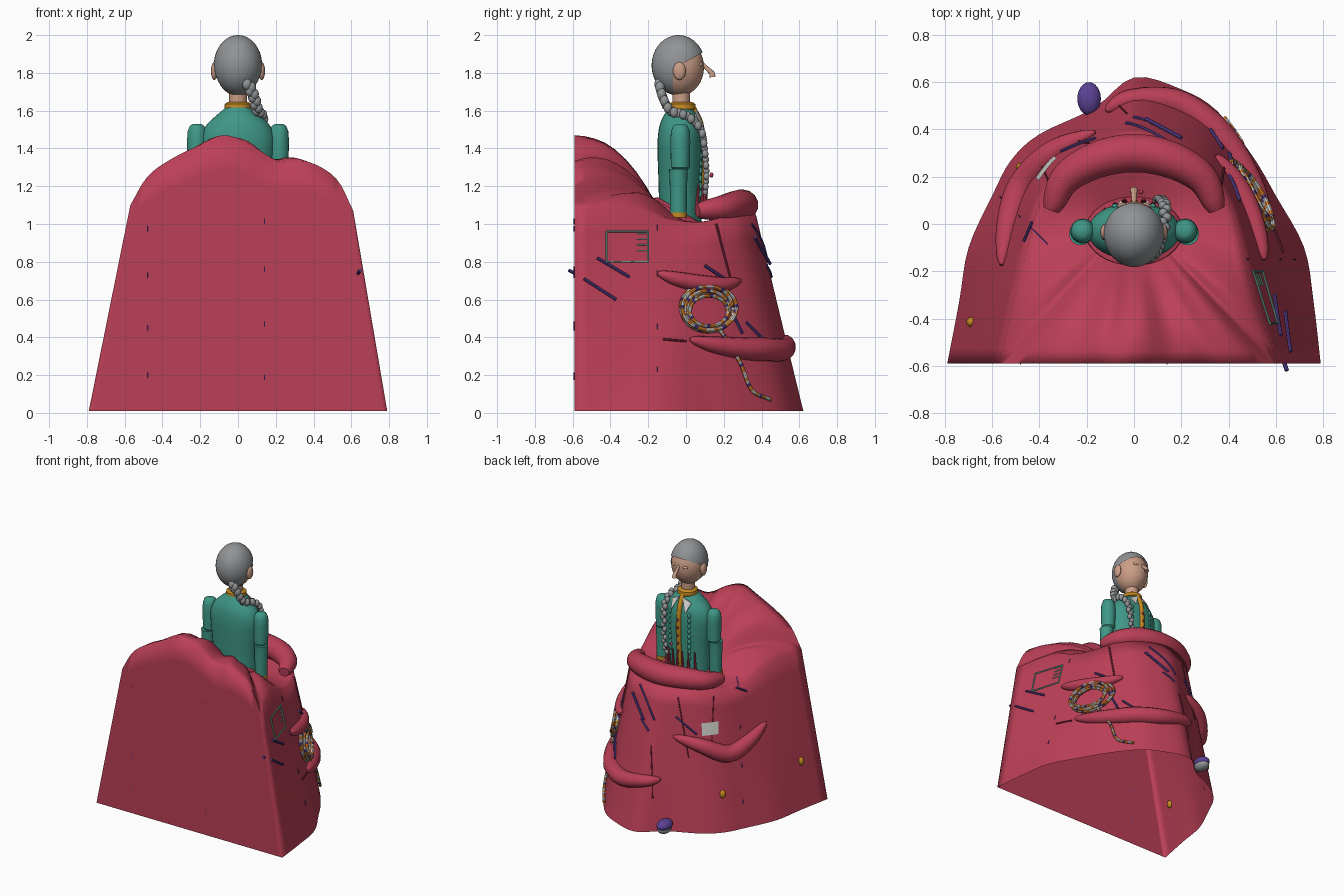
import bpy, bmesh, math, random
from mathutils import Vector
from mathutils.bvhtree import BVHTree

random.seed(4)
cube = bpy.data.objects.get("Cube")
if cube:
    bpy.data.objects.remove(cube, do_unlink=True)


def material(name, r, g, b):
    m = bpy.data.materials.new(name)
    m.use_nodes = True
    m.diffuse_color = (r, g, b, 1)
    m.node_tree.nodes["Principled BSDF"].inputs["Base Color"].default_value = (r, g, b, 1)
    return m


CRIMSON = material("crimson cloth", .5, .05, .095)
SEAM = material("dark seam", .25, .025, .055)
TEAL = material("teal coat", .05, .31, .24)
GREY = material("grey hair", .28, .29, .3)
SKIN = material("skin", .6, .34, .24)
GOLD = material("gold trim", .55, .25, .015)
PURPLE = material("purple thread", .105, .055, .3)
ORANGE = material("orange rope", .8, .25, .03)
WHITE = material("white", .65, .65, .62)
SAGE = material("sage stitching", .22, .5, .4)


def finish(name, bm, mats, angle=40):
    bmesh.ops.recalc_face_normals(bm, faces=bm.faces)
    me = bpy.data.meshes.new(name)
    bm.to_mesh(me)
    bm.free()
    for m in mats:
        me.materials.append(m)
    ob = bpy.data.objects.new(name, me)
    bpy.context.collection.objects.link(ob)
    bpy.ops.object.select_all(action="DESELECT")
    ob.select_set(True)
    bpy.context.view_layer.objects.active = ob
    bpy.ops.object.shade_smooth_by_angle(angle=math.radians(angle))
    return ob


def spline(points, steps):
    """Smooth path through the points."""
    p = [Vector(q) for q in points]
    p = [2 * p[0] - p[1]] + p + [2 * p[-1] - p[-2]]
    out = []
    for a, b, c, d in zip(p, p[1:], p[2:], p[3:]):
        for i in range(steps):
            t = i / steps
            out.append((2 * b + (c - a) * t + (2 * a - 5 * b + 4 * c - d) * t * t
                        + (3 * b - a - 3 * c + d) * t ** 3) / 2)
    return out + [p[-2]]


def loft(name, rings, mats, cap=True, closed=True, rule=None, angle=40):
    bm = bmesh.new()
    rows = [[bm.verts.new(v) for v in ring] for ring in rings]
    n = len(rows[0])
    for k, (lo, hi) in enumerate(zip(rows, rows[1:])):
        for i in range(n if closed else n - 1):
            f = bm.faces.new((lo[i], lo[(i + 1) % n], hi[(i + 1) % n], hi[i]))
            f.material_index = rule(k) if rule else 0
    if cap:
        bm.faces.new(rows[0])
        bm.faces.new(rows[-1])
    return finish(name, bm, mats, angle)


def tube(name, path, radius, mats, sides=8, rule=None):
    """Round tube without twist; radius is a function of the 0..1 position on the path."""
    rings = []
    u = (path[1] - path[0]).orthogonal()
    for i, p in enumerate(path):
        along = (path[min(i + 1, len(path) - 1)] - path[max(i - 1, 0)]).normalized()
        u = (u - along * u.dot(along)).normalized()
        v = along.cross(u)
        r = radius(i / (len(path) - 1))
        rings.append([p + r * (u * math.cos(a) + v * math.sin(a))
                      for a in (math.tau * s / sides for s in range(sides))])
    return loft(name, rings, mats, rule=rule)


def ball(name, centre, size, mat, seg=24):
    bm = bmesh.new()
    bmesh.ops.create_uvsphere(bm, u_segments=seg, v_segments=seg * 2 // 3, radius=1)
    for v in bm.verts:
        v.co = Vector(c + s * q for c, s, q in zip(centre, size, v.co))
    return finish(name, bm, [mat])


def ellipse(z, rx, ry, cy=-.03, tilt=0, n=32):
    return [Vector((rx * math.cos(a), cy + ry * math.sin(a), z - tilt * ry * math.sin(a)))
            for a in (math.tau * i / n for i in range(n))]


# Draped cloth: hem, rim and inner waist edge, front part then flat rear part
hem = [(.79, -.59), (.76, -.33), (.72, -.1), (.6, .12), (.5, .29), (.35, .48), (.2, .57), (0, .62),
       (-.17, .49), (-.4, .38), (-.52, .27), (-.6, .12), (-.7, -.1), (-.74, -.33), (-.79, -.59)]
half = [(.51, -.33, 1.1), (.45, -.1, 1.03), (.41, .06, 1.01), (.35, .17, 1.03), (.26, .27, 1.05), (.13, .34, 1.05)]
rim = [(.61, -.59, 1.07)] + half + [(0, .37, 1.05)] + [(-x, y, z) for x, y, z in half[::-1]] + [(-.57, -.59, 1.1)]
ridge = [(-.57, 1.1), (-.48, 1.25), (-.36, 1.34), (-.2, 1.42), (-.08, 1.47), (.05, 1.43),
         (.22, 1.33), (.37, 1.33), (.52, 1.24), (.61, 1.07)]
low = spline([(x, y, .01) for x, y in hem], 4)[:-1]
top = spline(rim, 4)[:-1]
for p in spline([(x, -.59, z) for x, z in ridge], 4)[:-1]:
    low.append(Vector((max(-.79, min(.79, 1.34 * (p.x - .02))), -.59, .01)))
    top.append(p)
waist = []
for p in top:
    a = math.atan2(p.y + .03, p.x)
    waist.append(Vector((.2 * math.cos(a), -.03 + .13 * math.sin(a), 1.03 - .075 * math.sin(a))))


def cloth_ring(t):
    return [a.lerp(b, t) for a, b in zip(low, top)]


def top_ring(t):
    """Ring between rim and waist, swelling and creased towards the rear."""
    ring = []
    for p, w in zip(top, waist):
        q = p.lerp(w, t)
        swell = min(1, max(0, -(p.y + .1) / .3))
        peak = max(0, (p.z - 1.15) / .3)
        q.z += (.33 * swell + peak * (.1 + .07 * math.sin(26 * p.x))) * t * (1 - t)
        ring.append(q)
    return ring


rings = [cloth_ring(i / 8) for i in range(9)] + [top_ring(i / 8) for i in range(1, 9)]
cloth = loft("draped_cloth", rings, [CRIMSON], cap=False, angle=110)
tree = BVHTree.FromPolygons([v.co for v in cloth.data.vertices], [p.vertices[:] for p in cloth.data.polygons])

LEFT = Vector((1, 0, 0))
FRONT = Vector((0, -1, 0))
DIAGONAL = Vector((-1, 1, 0)).normalized()


def on_cloth(side, u, z, lift=0.0):
    """Point on the cloth seen from a side, u across and z up."""
    start = side * 3 + Vector((-side.y, side.x, 0)) * u + Vector((0, 0, z))
    hit = tree.ray_cast(start, -side)[0] or start - side * 2.6
    return hit + side * lift


def stitch(name, side, a, b, mat, r=.008):
    path = [on_cloth(side, a[0] + (b[0] - a[0]) * i / 5, a[1] + (b[1] - a[1]) * i / 5, r * .7) for i in range(6)]
    tube(name, path, lambda t: r, [mat], 8)


# Rolled folds
def roll(name, points, big, small):
    tube(name, spline(points, 6), lambda t: small + (big - small) * math.sin(math.pi * t) ** .6, [CRIMSON], 14)


roll("waist_roll", [(-.35, .06, 1.07), (-.29, .19, 1.085), (-.16, .27, 1.1), (0, .3, 1.1),
                    (.16, .27, 1.1), (.29, .19, 1.085), (.35, .06, 1.07)], .083, .035)
roll("left_pocket_roll", [on_cloth(LEFT, u, z, .01) for u, z in
                          ((-.15, .74), (-.05, .71), (.08, .685), (.2, .68), (.29, .7))], .045, .008)
roll("lower_roll", [on_cloth(LEFT, u, z, .005) for u, z in ((.02, .39), (.15, .36), (.3, .34), (.42, .335))]
     + [Vector((.17, .515, .335)), Vector((-.02, .525, .37)), Vector((-.12, .48, .39))], .063, .008)
roll("right_pocket_roll", [on_cloth(DIAGONAL, u, z, .01) for u, z in
                           ((-.16, .7), (.03, .64), (.22, .56), (.38, .61), (.52, .7))], .062, .008)
loft("waist_band", [ellipse(z, rx, ry, tilt=.6) for z, rx, ry in
                    ((.96, .2, .135), (1, .21, .15), (1.05, .205, .145), (1.07, .18, .12))], [CRIMSON], cap=False)

# Loose threads and seams
for a, b in (((-.54, .71), (-.37, .6)), ((-.47, .82), (-.3, .72)), ((.1, .78), (.22, .7)),
             ((.22, .58), (.3, .42)), ((.32, .48), (.4, .4))):
    stitch("left_thread", LEFT, a, b, PURPLE)
for a, b in (((-.35, 1), (-.28, .8)), ((-.14, .84), (0, .72)), ((-.36, .78), (-.32, .72)), ((.3, 1), (.38, .95))):
    stitch("right_thread", DIAGONAL, a, b, PURPLE, .007)
for a, b in (((.16, 1), (.25, .66)), ((-.12, .39), (0, .38))):
    stitch("left_seam", LEFT, a, b, SEAM, .006)
for a, b in (((-.31, .25), (-.31, .62)), ((-.12, .98), (-.06, .55)), ((.13, .98), (.1, .62))):
    stitch("right_seam", DIAGONAL, a, b, SEAM, .004)
for side, u in ((FRONT, -.48), (FRONT, .14), (LEFT, -.15), (DIAGONAL, .32)):
    for k in range(4):
        z = .2 + .26 * k + random.uniform(-.03, .03)
        stitch("tack", side, (u, z), (u, z + .03), PURPLE, .003)
tube("stray_thread", [Vector((.63, -.57, .73)), Vector((.647, -.62, .755))], lambda t: .009, [PURPLE])
tube("long_thread", [Vector((.2, .365, .93)), Vector((.05, .445, .79))], lambda t: .009, [PURPLE])

# Stitched square, pale patch and gold tacks
corners = [(-.42, .8), (-.2, .8), (-.2, .96), (-.42, .96)]
for a, b in zip(corners, corners[1:] + corners[:1]):
    stitch("square_stitching", LEFT, a, b, SAGE, .005)
for k in range(4):
    stitch("square_dash", LEFT, (-.26, .95 - .03 * k), (-.21, .95 - .03 * k), SAGE, .003)
loft("pale_patch", [[on_cloth(DIAGONAL, .035 + .03 * i, z, .008) for i in range(5)] for z in (.71, .75, .8)],
     [WHITE], cap=False, closed=False)
for u, z in ((.17, .28), (.78, .34)):
    ball("gold_tack", on_cloth(DIAGONAL, u, z), (.022, .022, .03), GOLD, 12)

# Striped rope: loose bundled loops with a hanging tail
coil = []
for i in range(6 * 41):
    a = math.tau * i / 41
    r = .118 + .024 * math.sin(i / 29)
    coil.append(on_cloth(LEFT, .12 + r * 1.04 * math.cos(a), .55 + .012 * math.cos(i / 37) + r * .86 * math.sin(a),
                         .03 + .018 * math.cos(i / 23)))
tail = spline([on_cloth(LEFT, u, z, .02) for u, z in
               ((.17, .45), (.22, .38), (.29, .26), (.35, .12), (.45, .07))], 10)
for name, path in (("rope_coil", coil), ("rope_tail", tail)):
    tube(name, path, lambda t: .0105, [ORANGE, WHITE, PURPLE], 8, rule=lambda k: (0, 0, 1, 1, 0, 1, 2)[k % 7])

# Thread ball at the hem
ball("thread_ball", (-.19, .53, .08), (.05, .07, .04), PURPLE)
ball("thread_ball_base", (-.19, .53, .055), (.046, .064, .038), GREY)

# Torso, arms and coat trim
body = ((.94, .17, .11), (1.2, .175, .115), (1.35, .19, .12), (1.45, .195, .12),
        (1.52, .17, .11), (1.57, .12, .09), (1.62, .06, .06))
loft("torso", [ellipse(*v) for v in spline(body, 4)], [TEAL])
for s in (-1, 1):
    upper = [Vector((s * .217, -.03, z)) for z in (1.53, 1.52, 1.49, 1.44, 1.3, 1.285)]
    tube("upper_arm", upper, lambda t: (.02, .038, .05, .053, .05, .035)[round(t * 5)], [TEAL], 18)
    fore = [Vector((s * .225, -.04, z)) for z in (1.29, 1.27, 1.2, 1.06)]
    tube("forearm", fore, lambda t: .05 - .006 * t, [TEAL], 18)
    tube("cuff", [Vector((s * .225, -.04, z)) for z in (1.062, 1.035)], lambda t: .046, [GOLD], 18)
    for k in range(9):
        ball("coat_ruffle", (s * .08, .075, 1.16 + .04 * k), (.014, .012, .02), TEAL, 10)
    flap = [Vector(p) for p in ((s * .015, .055, 1.6), (s * .08, .045, 1.57), (s * .06, .092, 1.5))]
    loft("collar_flap", [flap, [p + Vector((0, .008, 0)) for p in flap]], [WHITE])
tube("coat_band", spline([(0, .035, 1.61), (0, .073, 1.53), (0, .085, 1.4), (0, .08, 1.2), (0, .075, 1.08)], 4),
     lambda t: .02, [GOLD], 12)
for k in range(5):
    ball("coat_button", (0, .102, 1.2 + .06 * k), (.009, .009, .012), SEAM, 10)
for k in range(7):
    x = -.12 + .04 * k
    tube("waist_peg", [Vector((x, .1 - x * x * 3, 1.06)), Vector((x, .11 - x * x * 3, 1.21))],
         lambda t: .012 - .008 * t, [CRIMSON], 8)
ball("pendant", (.03, .135, 1.26), (.01, .01, .014), CRIMSON, 10)
loft("collar", [ellipse(z, r, r, -.02) for z, r in ((1.6, .06), (1.61, .072), (1.635, .07), (1.645, .055))], [GOLD])

# Head and face
tube("neck", [Vector((0, -.025, z)) for z in (1.6, 1.74)], lambda t: .048, [SKIN], 20)
ball("head", (0, -.035, 1.83), (.12, .13, .152), SKIN, 36)
tube("nose", [Vector(p) for p in ((0, .08, 1.86), (0, .105, 1.83), (0, .137, 1.8), (0, .14, 1.778))],
     lambda t: .007 + .011 * t, [SKIN], 12)
for s in (-1, 1):
    ball("ear", (s * .125, -.035, 1.81), (.018, .034, .048), SKIN, 16)
    ball("eyelid", (s * .045, .075, 1.845), (.022, .016, .012), SKIN, 12)

# Hair cap, cut clean along the nape and the sloping hairline
hair = bmesh.new()
bmesh.ops.create_uvsphere(hair, u_segments=40, v_segments=28, radius=1)
for v in hair.verts:
    v.co = Vector((v.co.x * .128, v.co.y * .142 - .04, v.co.z * .16 + 1.84))
for normal in ((0, 1, 0), (0, 1, -1.8)):
    bmesh.ops.bisect_plane(hair, geom=hair.verts[:] + hair.edges[:] + hair.faces[:], dist=1e-5,
                           plane_co=(0, -.07, 1.82), plane_no=normal)
centres = [(f, f.calc_center_median()) for f in hair.faces]
bmesh.ops.delete(hair, context="FACES", geom=[f for f, c in centres if c.y > -.07 + 1.8 * max(0, c.z - 1.82)])
finish("hair", hair, [GREY])

# Braid falling over the shoulder
strand = spline([(.055, -.15, 1.74), (.085, -.13, 1.67), (.105, -.09, 1.6), (.13, 0, 1.57), (.13, .07, 1.5),
                 (.12, .09, 1.4), (.11, .1, 1.28), (.1, .095, 1.17)], 4)
for i, p in enumerate(strand):
    thick = .032 - .014 * i / len(strand)
    side = .008 if i % 2 else -.008
    ball("braid_knot", (p.x + side, p.y + abs(side), p.z), (thick * .8, thick * .8, thick), GREY, 12)
